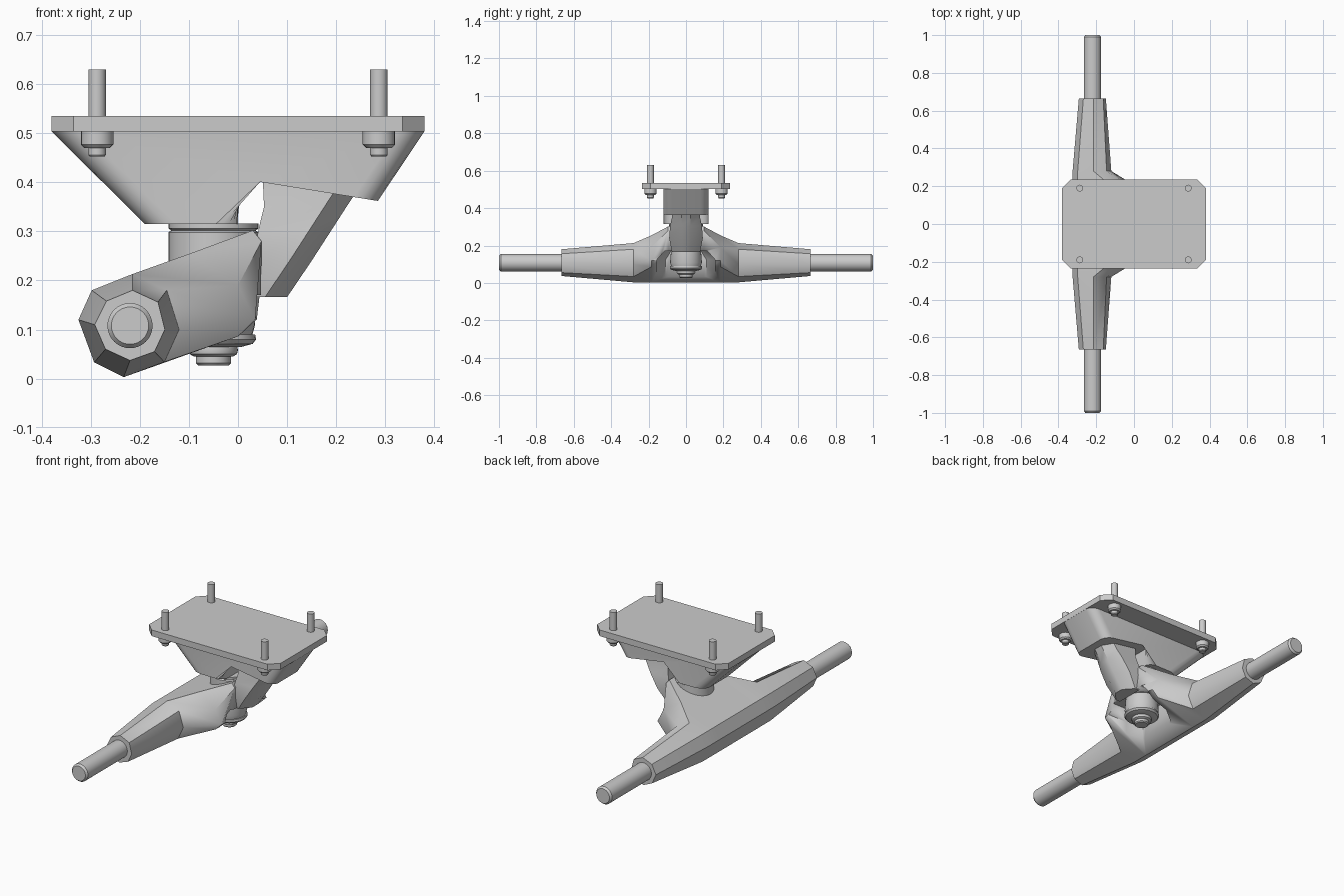
import bpy, bmesh
from math import sin, cos, pi, radians

if "Cube" in bpy.data.objects:
    bpy.data.objects.remove(bpy.data.objects["Cube"])


def finish(bm, name, angle=35):
    bmesh.ops.recalc_face_normals(bm, faces=bm.faces)
    me = bpy.data.meshes.new(name)
    bm.to_mesh(me)
    bm.free()
    ob = bpy.data.objects.new(name, me)
    bpy.context.collection.objects.link(ob)
    bpy.ops.object.select_all(action='DESELECT')
    ob.select_set(True)
    bpy.context.view_layer.objects.active = ob
    bpy.ops.object.shade_smooth_by_angle(angle=radians(angle))
    return ob


def loft(name, rings, angle=35, bevel=None):
    """Skin a list of equal-length point rings, capped at both ends."""
    bm = bmesh.new()
    vs = [[bm.verts.new(p) for p in r] for r in rings]
    n = len(rings[0])
    for a, b in zip(vs, vs[1:]):
        for i in range(n):
            j = (i + 1) % n
            bm.faces.new((a[i], a[j], b[j], b[i]))
    bm.faces.new(vs[0])
    bm.faces.new(vs[-1])
    if bevel:
        width, pairs = bevel
        edges = [bm.edges.get((v[i], v[j])) for v in (vs[0], vs[-1]) for i, j in pairs]
        bmesh.ops.bevel(bm, geom=edges, offset=width, segments=5, profile=0.5,
                        affect='EDGES')
    return finish(bm, name, angle)


def turned(name, profile, x=0, y=0, n=32):
    """Upright turned part from (radius, z) pairs."""
    return loft(name, [[(x + r * cos(2 * pi * i / n), y + r * sin(2 * pi * i / n), z)
                        for i in range(n)] for r, z in profile])


# mounting plate with clipped corners
X, Y, C = 0.38, 0.235, 0.045
plate = [(X, Y - C), (X - C, Y), (C - X, Y), (-X, Y - C),
         (-X, C - Y), (C - X, -Y), (X - C, -Y), (X, C - Y)]
loft("base_plate", [[(x, y, z) for x, y in plate] for z in (0.503, 0.535)])

# plate body: side profile with rounded corners
side = [(-0.38, 0.504), (-0.19, 0.315), (0, 0.315), (0, 0.408), (0.285, 0.362), (0.38, 0.504)]
loft("base_body", [[(x, y, z) for x, z in side] for y in (-0.12, 0.12)],
     bevel=(0.045, [(0, 1), (2, 3), (4, 5)]))

# mounting bolts and nuts
for bx in (-0.287, 0.287):
    for by in (-0.19, 0.19):
        turned("mounting_bolt", [(0.015, 0.452), (0.018, 0.456), (0.018, 0.63)], bx, by, 20)
        turned("mounting_nut", [(0.026, 0.47), (0.033, 0.477), (0.033, 0.503)], bx, by, 20)

# hanger: octagonal sections along the axle, swelling toward the middle
tip = [(-0.215, 0.18), (-0.268, 0.158), (-0.292, 0.11), (-0.27, 0.06),
       (-0.22, 0.037), (-0.17, 0.055), (-0.149, 0.1), (-0.163, 0.156)]
back = [(-0.298, 0.18), (-0.325, 0.12), (-0.293, 0.033), (-0.233, 0.003)]
shoulder = [(-0.215, 0.213)] + back + [(-0.15, 0.034), (-0.12, 0.1), (-0.145, 0.18)]
flank = [(-0.10, 0.254)] + back + [(0.0, 0.086), (0.035, 0.12), (0.0, 0.19)]
middle = [(0.03, 0.302)] + back + [(0.005, 0.088), (0.046, 0.123), (0.048, 0.28)]
half = [(0.665, tip), (0.28, shoulder), (0.185, flank), (0.095, middle)]
stations = half + [(-y, s) for y, s in reversed(half)]
hanger = loft("hanger", [[(x, y, z) for x, z in s] for y, s in stations], 42)

# pocket under the hanger for the lower bushing
pocket = [(-0.155, -0.1), (-0.155, 0.125), (-0.115, 0.17), (0.115, 0.17),
          (0.155, 0.125), (0.155, -0.1)]
cutter = loft("pocket_cutter", [[(x, y * k, z) for y, z in pocket]
                                for x, k in ((-0.15, 0.7), (-0.08, 1), (0.2, 1))])
cutter.hide_render = True
mod = hanger.modifiers.new("pocket", 'BOOLEAN')
mod.operation, mod.solver, mod.object = 'DIFFERENCE', 'EXACT', cutter
bpy.context.view_layer.objects.active = hanger
bpy.ops.object.modifier_apply(modifier=mod.name)
bpy.data.objects.remove(cutter)


# pivot arm reaching into the nose of the base body
def arm_ring(z, x0, x1, w):
    k = 0.045
    return [(x0, -w, z), (x1 - k, -w, z), (x1, -0.025, z),
            (x1, 0.025, z), (x1 - k, w, z), (x0, w, z)]


loft("pivot_arm", [arm_ring(0.166, 0.03, 0.1, 0.075), arm_ring(0.24, 0.03, 0.15, 0.09),
                   arm_ring(0.305, 0.042, 0.192, 0.085), arm_ring(0.35, 0.053, 0.221, 0.075),
                   arm_ring(0.42, 0.05, 0.267, 0.07)])

# bushings, washer and kingpin
K = -0.05
turned("upper_bushing", [(0.092, 0.17), (0.092, 0.298), (0.086, 0.302), (0.092, 0.306),
                         (0.092, 0.316)], K)
turned("lower_bushing", [(0.078, 0.085), (0.085, 0.11), (0.08, 0.175)], K)
turned("cup_washer", [(0.055, 0.064), (0.08, 0.071), (0.087, 0.08), (0.085, 0.09)], K)
turned("kingpin_nut", [(0.04, 0.045), (0.048, 0.05), (0.05, 0.058), (0.048, 0.068)], K)
turned("kingpin", [(0.031, 0.027), (0.036, 0.032), (0.036, 0.32)], K)

# axle along y
ends = [(0.038, -1), (0.046, -0.99), (0.046, 0.99), (0.038, 1)]
loft("axle", [[(-0.22 + r * cos(pi * i / 16), y, 0.108 + r * sin(pi * i / 16))
               for i in range(32)] for r, y in ends])
